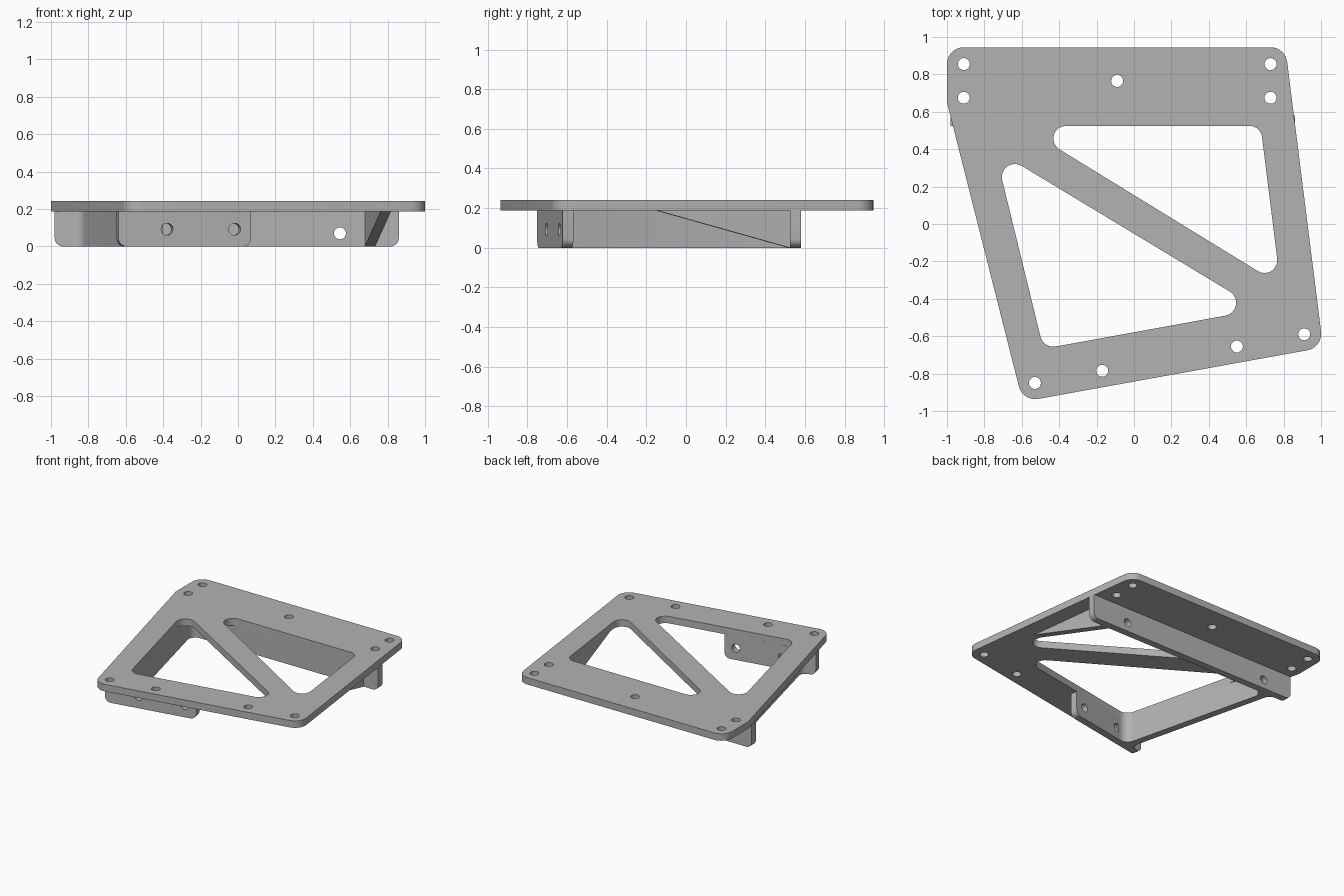
import bpy, bmesh, math
from mathutils import Vector, Matrix

if "Cube" in bpy.data.objects:
    bpy.data.objects.remove(bpy.data.objects["Cube"], do_unlink=True)

grey = bpy.data.materials.new("plain grey")
grey.use_nodes = True
colour = (0.45, 0.45, 0.45, 1)
grey.diffuse_color = colour
grey.node_tree.nodes["Principled BSDF"].inputs["Base Color"].default_value = colour

THICK = 0.055    # wall and plate thickness
BASE = 0.187     # underside of the plate
HOLE = 0.032


def rounded(corners, radius=0.0, steps=8):
    """Outline with arc corners; a corner is (x, y) or (x, y, radius)."""
    out = []
    for i, c in enumerate(corners):
        p = Vector(c[:2])
        r = c[2] if len(c) > 2 else radius
        if r == 0:
            out.append(p)
            continue
        d1 = (Vector(corners[i - 1][:2]) - p).normalized()
        d2 = (Vector(corners[(i + 1) % len(corners)][:2]) - p).normalized()
        half = d1.angle(d2) / 2
        centre = p + (d1 + d2).normalized() * r / math.sin(half)
        start = p + d1 * r / math.tan(half) - centre
        end = p + d2 * r / math.tan(half) - centre
        sweep = start.angle(end)
        for k in range(steps + 1):
            t = k / steps
            out.append(centre + (start * math.sin((1 - t) * sweep)
                                 + end * math.sin(t * sweep)) / math.sin(sweep))
    return out


def circle(x, y, r=HOLE, n=24):
    return [Vector((x + r * math.cos(a * math.tau / n), y + r * math.sin(a * math.tau / n)))
            for a in range(n)]


def sheet(name, loops, depth, matrix):
    """Filled outline with holes, extruded evenly about its plane."""
    curve = bpy.data.curves.new(name, 'CURVE')
    curve.dimensions = '2D'
    curve.fill_mode = 'BOTH'
    curve.extrude = depth / 2
    for loop in loops:
        spline = curve.splines.new('POLY')
        spline.points.add(len(loop) - 1)
        for point, p in zip(spline.points, loop):
            point.co = (p.x, p.y, 0, 1)
        spline.use_cyclic_u = True
    helper = bpy.data.objects.new(name + " outline", curve)
    bpy.context.collection.objects.link(helper)
    deps = bpy.context.evaluated_depsgraph_get()
    mesh = bpy.data.meshes.new_from_object(helper.evaluated_get(deps))
    bpy.data.objects.remove(helper, do_unlink=True)
    bm = bmesh.new()
    bm.from_mesh(mesh)
    bmesh.ops.remove_doubles(bm, verts=bm.verts, dist=0.0002)
    bmesh.ops.transform(bm, matrix=matrix, verts=bm.verts)
    bmesh.ops.recalc_face_normals(bm, faces=bm.faces)
    bm.to_mesh(mesh)
    bm.free()
    mesh.materials.clear()
    mesh.materials.append(grey)
    obj = bpy.data.objects.new(name, mesh)
    bpy.context.collection.objects.link(obj)
    bpy.ops.object.select_all(action='DESELECT')
    obj.select_set(True)
    bpy.context.view_layer.objects.active = obj
    bpy.ops.object.shade_smooth_by_angle(angle=math.radians(30))
    return obj


def upright(a, b):
    """Matrix standing a profile up along the floor line from a to b."""
    along = (Vector((*b, 0)) - Vector((*a, 0))).normalized()
    up = Vector((0, 0, 1))
    m = Matrix((along, up, along.cross(up))).transposed().to_4x4()
    m.translation = (*a, 0)
    return m


def flange(name, a, b, holes, hole_z):
    """Standing wall with rounded lower corners and bolt holes."""
    length = (Vector(b) - Vector(a)).length
    outline = rounded([(0, 0, 0.045), (length, 0, 0.045), (length, BASE), (0, BASE)])
    sheet(name, [outline] + [circle(s, hole_z) for s in holes], THICK, upright(a, b))


# Top plate with two triangular windows and bolt holes
plate = rounded([(-1, 0.945), (-1, 0.65), (-0.595, -0.95), (1.011, -0.66), (0.809, 0.945)], 0.09)
back_window = rounded([(-0.604, 0.525), (0.783, -0.326), (0.677, 0.525)], 0.068)
front_window = rounded([(-0.745, 0.398), (-0.484, -0.667), (0.671, -0.457)], 0.07)
bolts = [(x, y) for x in (-0.91, 0.73) for y in (0.675, 0.855)]
bolts += [(-0.09, 0.765), (-0.53, -0.85), (-0.17, -0.785), (0.55, -0.655), (0.91, -0.59)]
sheet("top_plate", [plate, back_window, front_window] + [circle(*b) for b in bolts],
      THICK, Matrix.Translation((0, 0, BASE + THICK / 2)))

# Back and front mounting walls
flange("back_flange", (-0.98, 0.5525), (0.86, 0.5525), (0.25, 1.525), 0.07)
flange("front_flange", (-0.645, -0.724), (0.065, -0.595), (0.265, 0.632), 0.092)

# Side wall joining them, with filleted ends
web = rounded([(-0.90, 0.535), (-0.90, 0.525), (-0.833, 0.525, 0.06), (-0.54, -0.677, 0.05),
               (-0.60, -0.688), (-0.60, -0.70), (-0.40, -0.664), (-0.40, -0.651),
               (-0.484, -0.667, 0.07), (-0.776, 0.525, 0.06), (-0.69, 0.525), (-0.69, 0.535)])
sheet("side_web", [web], BASE, Matrix.Translation((0, 0, BASE / 2)))

# Sloping brace on the other side
brace = [Vector(p) for p in ((0, 0), (0.01, 0), (0.68, BASE), (0, BASE))]
sheet("side_gusset", [brace], THICK, upright((0.705, 0.53), (0.79, -0.14)))
